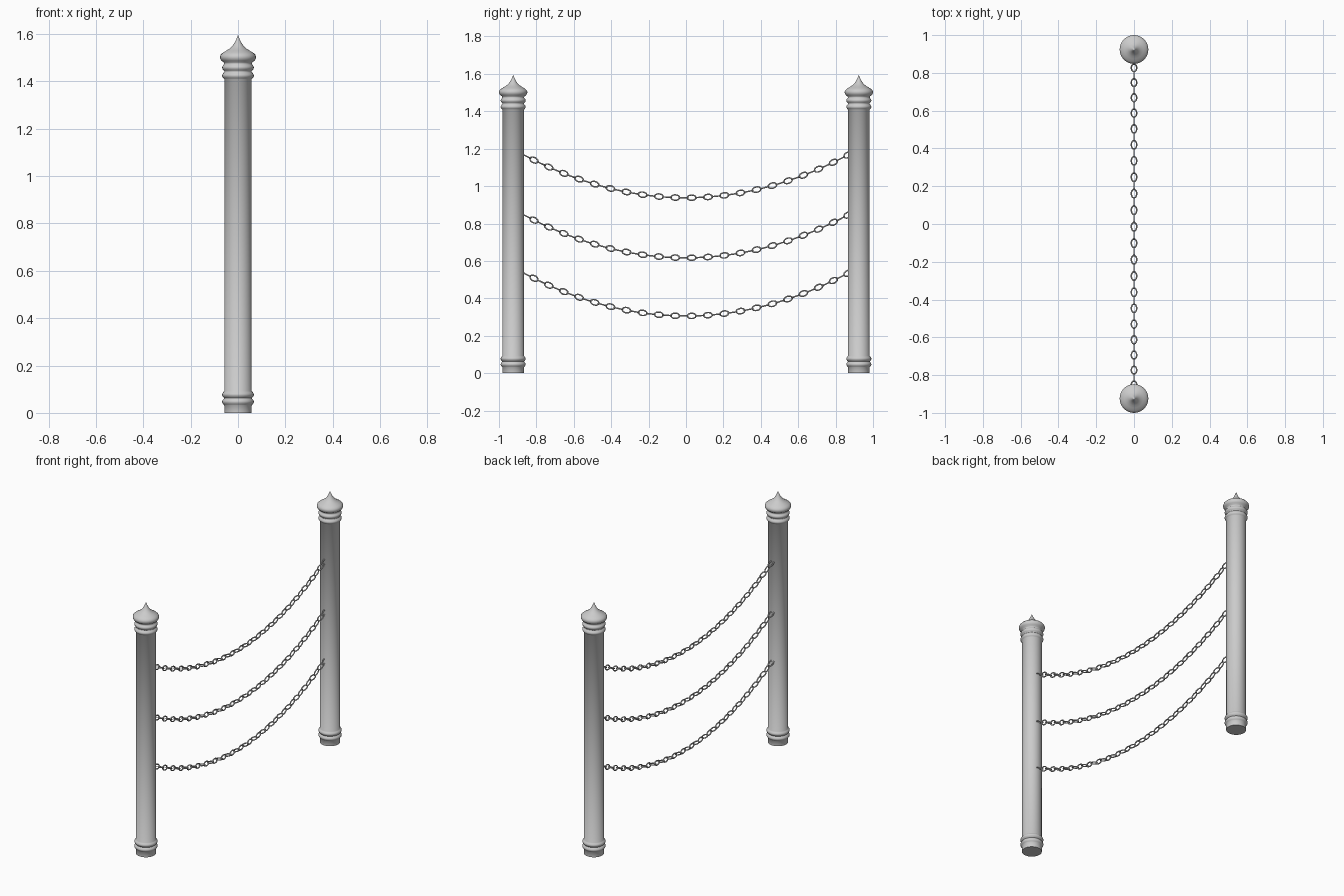
import bpy
import bmesh
import math
from mathutils import Matrix, Vector

cube = bpy.data.objects.get("Cube")
if cube:
    bpy.data.objects.remove(cube)

# One grey for posts and chains
grey = bpy.data.materials.new("light grey")
grey.use_nodes = True
grey.diffuse_color = (0.6, 0.6, 0.6, 1)
grey.node_tree.nodes["Principled BSDF"].inputs["Base Color"].default_value = grey.diffuse_color


def add_object(name, mesh):
    obj = bpy.data.objects.new(name, mesh)
    bpy.context.collection.objects.link(obj)
    return obj


def ring(z, height, inner, outer):
    """Rounded moulding profile from z upwards."""
    steps = 8
    return [(inner + (outer - inner) * math.sin(math.pi * i / steps),
             z + height * i / steps)
            for i in range(steps + 1)]


# Post: turned profile with two rings at each end and an ogee finial
R = 0.058
profile = [(0, 0), (R, 0)]
for z in (0.032, 0.062, 1.409, 1.443):
    profile += ring(z, 0.03, R, 0.067)
profile += [(0.06, 1.48), (0.07, 1.487), (0.075, 1.496), (0.076, 1.504),
            (0.073, 1.512), (0.065, 1.52), (0.05, 1.529), (0.036, 1.538),
            (0.024, 1.549), (0.015, 1.562), (0.007, 1.578), (0, 1.595)]


def lathe(name, points, sides):
    bm = bmesh.new()
    verts = [bm.verts.new((r, 0, z)) for r, z in points]
    edges = [bm.edges.new(pair) for pair in zip(verts, verts[1:])]
    bmesh.ops.spin(bm, geom=verts + edges, cent=(0, 0, 0), axis=(0, 0, 1),
                   angle=math.tau, steps=sides, use_duplicate=False)
    bmesh.ops.remove_doubles(bm, verts=bm.verts, dist=0.0001)
    bmesh.ops.recalc_face_normals(bm, faces=bm.faces)
    mesh = bpy.data.meshes.new(name)
    bm.to_mesh(mesh)
    bm.free()
    mesh.materials.append(grey)
    return mesh


def smooth(obj):
    bpy.ops.object.select_all(action="DESELECT")
    obj.select_set(True)
    bpy.context.view_layer.objects.active = obj
    bpy.ops.object.shade_smooth_by_angle(angle=math.radians(75))


post_mesh = lathe("post", profile, 32)
for name, y in (("front_post", -0.924), ("back_post", 0.924)):
    post = add_object(name, post_mesh)
    post.location.y = y
smooth(post)

# Chain link: round wire bent to an oval, long axis along x
bpy.ops.mesh.primitive_torus_add(major_radius=0.0142, minor_radius=0.0038,
                                 major_segments=20, minor_segments=8)
template = bpy.context.object
link_mesh = template.data
for v in link_mesh.vertices:
    v.co.x += 0.009 * v.co.x / math.hypot(v.co.x, v.co.y)
link_mesh.materials.append(grey)
smooth(template)
bpy.data.objects.remove(template)

# Chains: links alternate upright and flat along a sagging parabola
SAG = 0.305
PITCH = 0.0438


def y_at_length(s):
    y = s
    for _ in range(8):
        y = s - 2 / 3 * SAG ** 2 * y ** 3
    return y


for chain, low in (("lower", 0.306), ("middle", 0.617), ("upper", 0.938)):
    for k in range(-21, 21):
        y = y_at_length(0.03 + PITCH * k)
        tangent = Vector((0, 1, 2 * SAG * y)).normalized()
        side = Vector((1, 0, 0))
        across = side if k % 2 else tangent.cross(side)
        link = add_object(f"{chain}_chain_link_{k + 22}", link_mesh)
        turn = Matrix((tangent, across, tangent.cross(across))).transposed()
        link.matrix_world = (Matrix.Translation((0, y, low + SAG * y * y))
                             @ turn.to_4x4())
